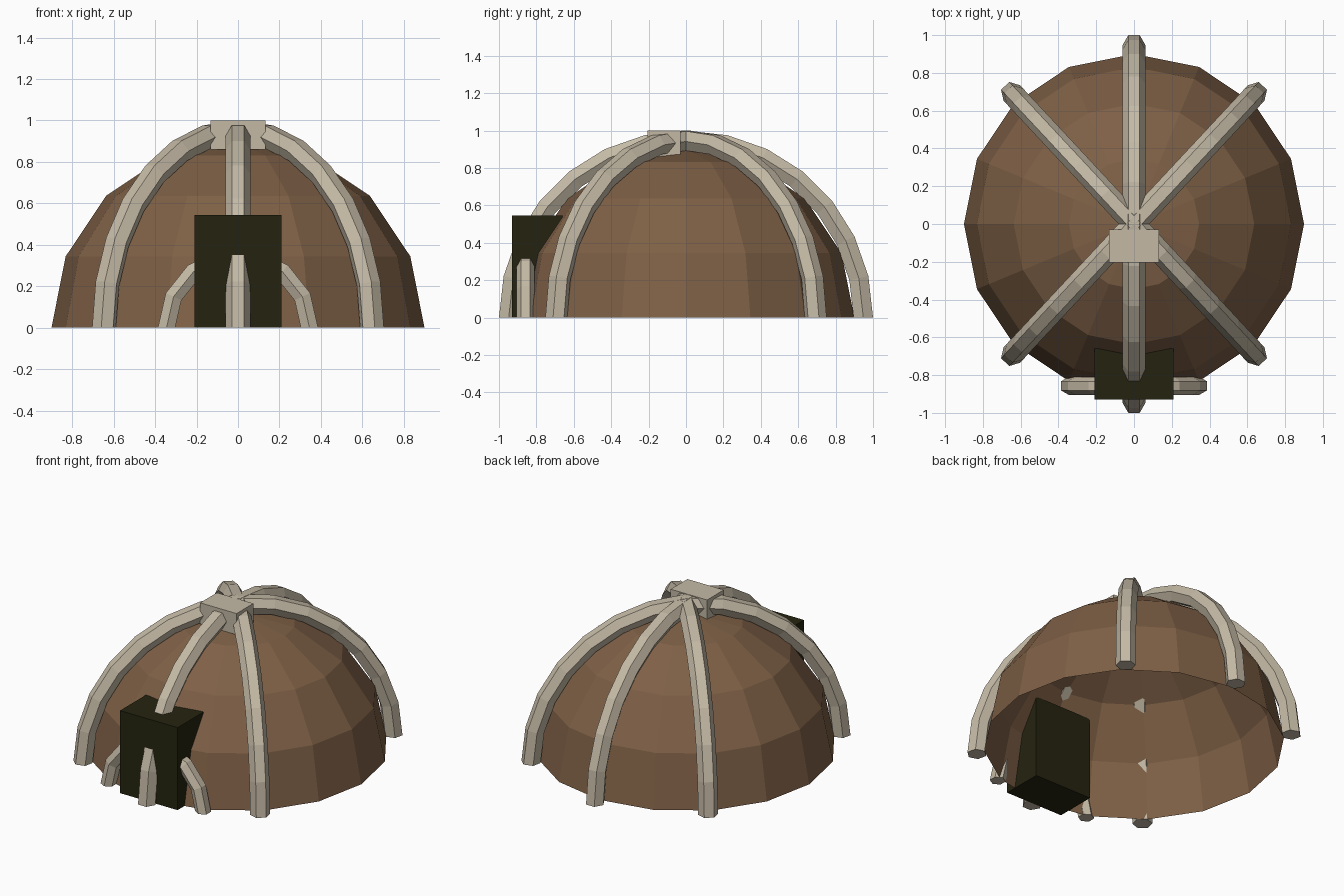
import bpy, bmesh
from math import cos, sin, pi, radians
from mathutils import Vector, Matrix

cube = bpy.data.objects.get("Cube")
if cube:
    bpy.data.objects.remove(cube, do_unlink=True)


def material(name, colour):
    mat = bpy.data.materials.new(name)
    mat.use_nodes = True
    mat.diffuse_color = (*colour, 1)
    mat.node_tree.nodes["Principled BSDF"].inputs["Base Color"].default_value = (*colour, 1)
    return mat


HIDE = material("brown hide", (0.21, 0.117, 0.061))
BONE = material("pale bone", (0.55, 0.485, 0.375))
DARK = material("dark doorway", (0.018, 0.017, 0.005))


def finish(name, bm, mat):
    mesh = bpy.data.meshes.new(name)
    bm.to_mesh(mesh)
    bm.free()
    mesh.materials.append(mat)
    obj = bpy.data.objects.new(name, mesh)
    bpy.context.collection.objects.link(obj)
    return obj


def box(name, low, high, mat):
    low, high = Vector(low), Vector(high)
    bm = bmesh.new()
    bmesh.ops.create_cube(bm, size=1, matrix=Matrix.Translation((low + high) / 2)
                          @ Matrix.Diagonal((*(high - low), 1)))
    return finish(name, bm, mat)


def arc_tube(name, radius, tube, sweep, mat, steps=7, sides=6):
    """Hexagonal tube bent along an arc in the xz plane, starting on the ground at +x."""
    bm = bmesh.new()
    rings = []
    for i in range(steps + 1):
        a = sweep * i / steps
        ring = []
        for k in range(sides):
            t = 2 * pi * k / sides
            r = radius + tube * sin(t)
            ring.append(bm.verts.new((r * cos(a), tube * cos(t), r * sin(a))))
        rings.append(ring)
    for one, two in zip(rings, rings[1:]):
        for k in range(sides):
            n = (k + 1) % sides
            bm.faces.new((one[k], one[n], two[n], two[k]))
    bm.faces.new(rings[0])
    bm.faces.new(rings[-1])
    bmesh.ops.recalc_face_normals(bm, faces=bm.faces)
    return finish(name, bm, mat)


# Open half-sphere of hide
bm = bmesh.new()
bmesh.ops.create_uvsphere(bm, u_segments=16, v_segments=8, radius=0.9)
bmesh.ops.delete(bm, geom=[v for v in bm.verts if v.co.z < -0.01], context='VERTS')
finish("dome_shell", bm, HIDE)

# Six ribs meeting at the crown
ribs = {"back_rib": 90, "front_rib": -90, "back_left_rib": 47, "back_right_rib": 133,
        "front_left_rib": -47, "front_right_rib": -133}
for name, angle in ribs.items():
    rib = arc_tube(name, 0.948, 0.06, pi / 2, BONE)
    rib.data.transform(Matrix.Rotation(radians(angle), 4, 'Z'))

# Crown block, doorway block and the arch through it
box("crown_block", (-0.133, -0.205, 0.86), (0.133, -0.03, 1.0), BONE)
box("doorway", (-0.21, -0.93, 0), (0.21, -0.66, 0.545), DARK)
arch = arc_tube("door_arch", 0.345, 0.048, pi, BONE)
arch.data.transform(Matrix.Translation((0, -0.857, 0)))
